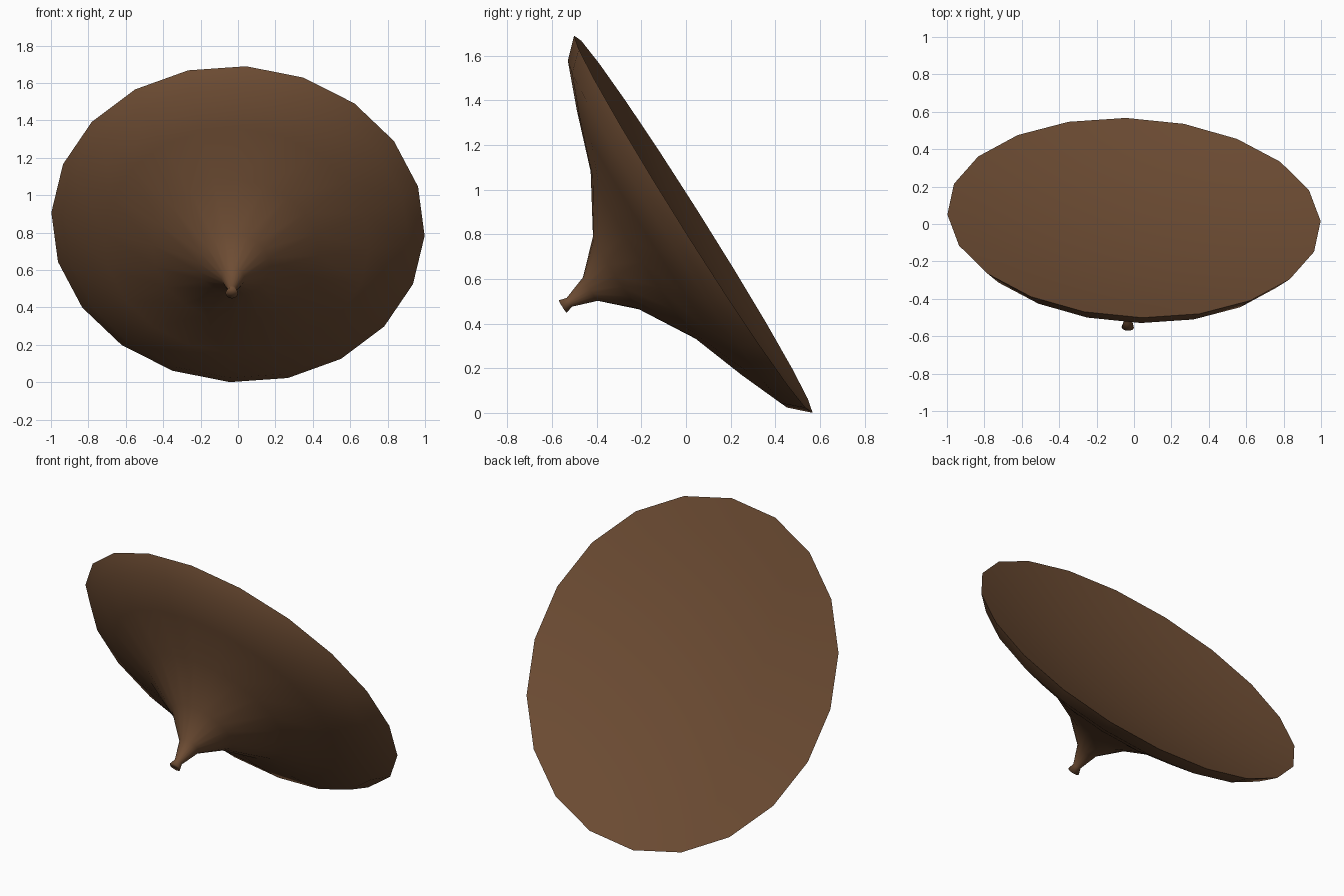
import bpy, bmesh, math
from mathutils import Vector

if "Cube" in bpy.data.objects:
    bpy.data.objects.remove(bpy.data.objects["Cube"])

SIDES = 20
# radius, distance along the axis from the rim to the stem tip
OUTSIDE = [(1.0, 0.0), (0.92, 0.084), (0.712, 0.168), (0.445, 0.263),
           (0.193, 0.41), (0.062, 0.546), (0.023, 0.657), (0.033, 0.693)]
# shallow dish sunk into the mouth
DEPTH = 0.1
DISH = [(r, DEPTH * (1 - r * r)) for r in (1.0, 0.85, 0.65, 0.45, 0.22)]

brown = bpy.data.materials.new("brown")
brown.diffuse_color = (0.156, 0.074, 0.034, 1)
brown.use_nodes = True
brown.node_tree.nodes["Principled BSDF"].inputs["Base Color"].default_value = brown.diffuse_color

# tilted frame: u across, v up the mouth, n towards the stem
u = Vector((1.0, -0.0175, -0.063)).normalized()
v = Vector((0.04, -0.533, 0.843))
v = (v - u * v.dot(u)).normalized()
n = u.cross(v)
centre = Vector((0, 0.033, 0.845))


def sweep(name, profile, end_height, facing_stem):
    """Revolve a profile round the tilted axis and close its far end."""
    bm = bmesh.new()
    rings = []
    for r, h in profile:
        ring = []
        for i in range(SIDES):
            a = 2 * math.pi * i / SIDES
            ring.append(bm.verts.new(centre + r * (math.cos(a) * u + math.sin(a) * v) + h * n))
        rings.append(ring)
    end = bm.verts.new(centre + end_height * n)
    for i in range(SIDES):
        j = (i + 1) % SIDES
        for lower, upper in zip(rings, rings[1:]):
            bm.faces.new((lower[i], lower[j], upper[j], upper[i]))
        bm.faces.new((rings[-1][i], rings[-1][j], end))
    if not facing_stem:
        bmesh.ops.reverse_faces(bm, faces=bm.faces[:])
    for f in bm.faces:
        f.smooth = True
    mesh = bpy.data.meshes.new(name)
    bm.to_mesh(mesh)
    bm.free()
    mesh.materials.append(brown)
    bpy.context.collection.objects.link(bpy.data.objects.new(name, mesh))


sweep("flared_body", OUTSIDE, 0.693, True)
sweep("dished_face", DISH, DEPTH, False)
